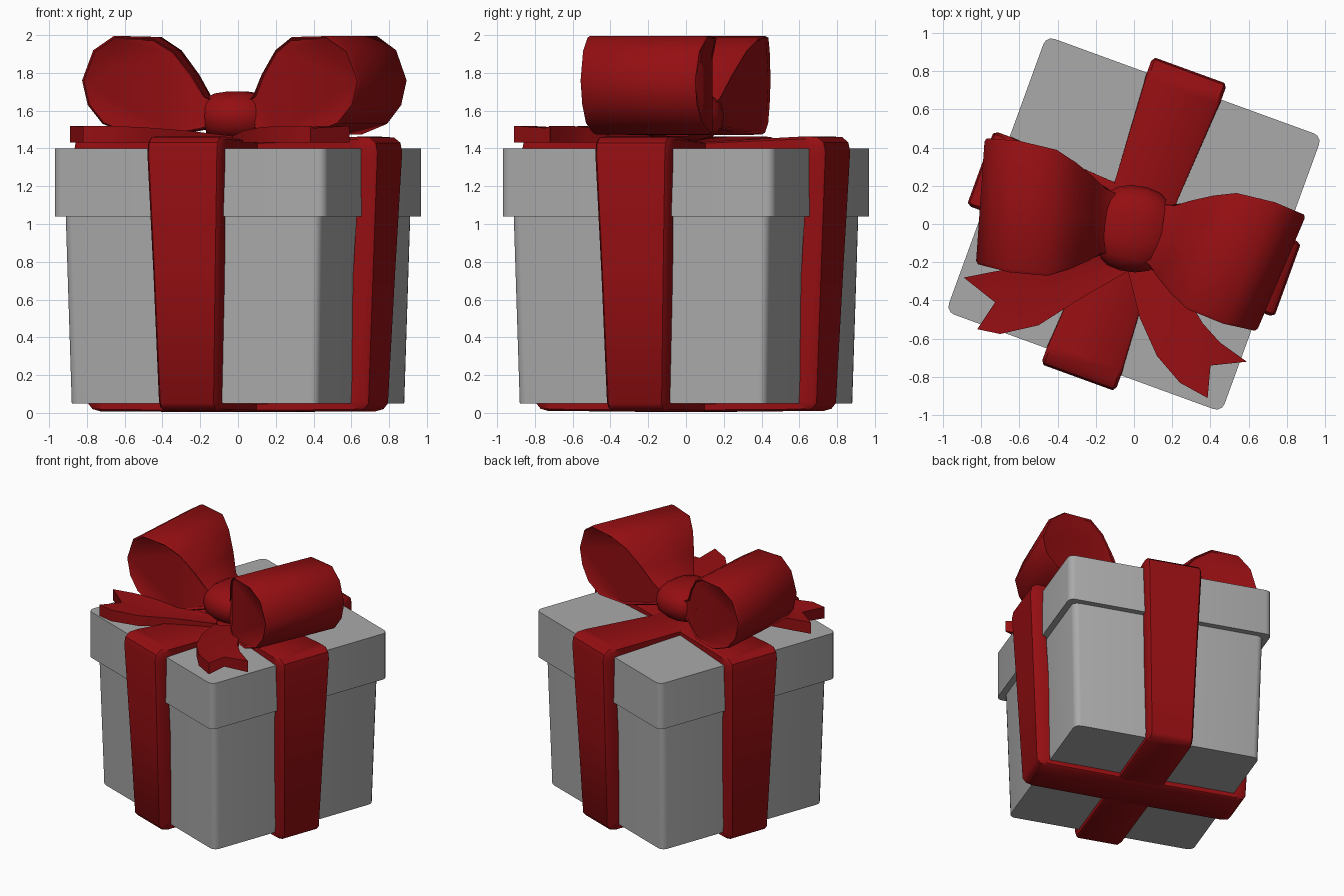
import bpy, bmesh, math
from mathutils import Matrix, Vector

if "Cube" in bpy.data.objects:
    bpy.data.objects.remove(bpy.data.objects["Cube"])

BOX_TURN = math.radians(-20)


def material(name, rgb):
    m = bpy.data.materials.new(name)
    m.diffuse_color = (*rgb, 1)
    m.use_nodes = True
    m.node_tree.nodes["Principled BSDF"].inputs["Base Color"].default_value = m.diffuse_color
    return m


GREY = material("box grey", (0.40, 0.40, 0.40))
RED = material("ribbon red", (0.30, 0.0045, 0.006))


def finish(name, bm, mat, angle=40):
    bmesh.ops.recalc_face_normals(bm, faces=bm.faces)
    mesh = bpy.data.meshes.new(name)
    bm.to_mesh(mesh)
    bm.free()
    mesh.materials.append(mat)
    ob = bpy.data.objects.new(name, mesh)
    bpy.context.collection.objects.link(ob)
    bpy.ops.object.select_all(action='DESELECT')
    bpy.context.view_layer.objects.active = ob
    ob.select_set(True)
    bpy.ops.object.shade_smooth_by_angle(angle=math.radians(angle))
    return ob


def loft(bm, rings, closed=False, caps=True):
    """Skin closed rings of points; optionally join the last to the first."""
    rows = [[bm.verts.new(p) for p in ring] for ring in rings]
    n = len(rows[0])
    for a, b in zip(rows, rows[1:] + (rows[:1] if closed else [])):
        for i in range(n):
            j = (i + 1) % n
            bm.faces.new((a[i], a[j], b[j], b[i]))
    if caps and not closed:
        bm.faces.new(rows[0])
        bm.faces.new(rows[-1])


def tapered_box(name, low, high, z0, z1, round_low, round_high):
    """Square block whose vertical edges and chosen rims are rounded."""
    bm = bmesh.new()
    loft(bm, [[(sx * h, sy * h, z) for sx, sy in ((-1, -1), (1, -1), (1, 1), (-1, 1))]
              for h, z in ((low, z0), (high, z1))])
    edges = []
    for e in bm.edges:
        za, zb = (v.co.z for v in e.verts)
        if za != zb or (za == z0 and round_low) or (za == z1 and round_high):
            edges.append(e)
    bmesh.ops.bevel(bm, geom=edges, offset=0.045, segments=3, profile=0.5, affect='EDGES')
    bm.transform(Matrix.Rotation(BOX_TURN, 4, 'Z'))
    return finish(name, bm, GREY)


# Box body and overhanging lid
tapered_box("box_body", 0.697, 0.722, 0.05, 1.05, True, False)
tapered_box("box_lid", 0.767, 0.767, 1.04, 1.40, False, True)

# Ribbon bands: (outer distance, outer z, inner distance, inner z, half width)
HALF = [(0.20, 0.005, 0.20, 0.048, 0.165), (0.72, 0.008, 0.68, 0.055, 0.165),
        (0.765, 0.02, 0.69, 0.065, 0.165), (0.79, 0.05, 0.70, 0.09, 0.165),
        (0.822, 0.72, 0.715, 0.72, 0.185), (0.855, 1.38, 0.76, 1.34, 0.207),
        (0.845, 1.43, 0.75, 1.385, 0.207), (0.81, 1.458, 0.74, 1.395, 0.207),
        (0.74, 1.462, 0.70, 1.40, 0.203), (0.20, 1.435, 0.20, 1.40, 0.172)]


def band(name, turn, shift):
    bm = bmesh.new()
    path = [(1, s) for s in HALF] + [(-1, s) for s in reversed(HALF)]
    rings = []
    for side, (od, oz, idd, iz, w) in path:
        o, i = Vector((side * od, 0, oz + shift)), Vector((side * idd, 0, iz))
        m = o.lerp(i, 0.22)
        rings.append([(i.x, -w, i.z), (m.x, -w, m.z), (o.x, -w + 0.015, o.z),
                      (o.x, w - 0.015, o.z), (m.x, w, m.z), (i.x, w, i.z)])
    loft(bm, rings, closed=True)
    bm.transform(Matrix.Rotation(BOX_TURN + turn, 4, 'Z'))
    return finish(name, bm, RED)


band("ribbon_across", 0, 0)
band("ribbon_front_to_back", math.pi / 2, 0.002)

# Bow loops: (distance from knot, z, half width)
LOOP = [(0.08, 1.63, 0.15), (0.15, 1.67, 0.17), (0.22, 1.79, 0.22), (0.32, 1.92, 0.28),
        (0.43, 1.99, 0.33), (0.64, 1.995, 0.345), (0.75, 1.92, 0.335), (0.81, 1.76, 0.33),
        (0.78, 1.63, 0.33), (0.70, 1.53, 0.335), (0.56, 1.475, 0.34), (0.34, 1.47, 0.29),
        (0.18, 1.50, 0.19), (0.08, 1.53, 0.15)]


def bow_loop(name, side, turn):
    bm = bmesh.new()
    rings = []
    for v, s in ((-0.97, 0.93), (-1, 0.97), (-0.95, 1), (0, 1), (0.95, 1), (1, 0.97), (0.97, 0.93)):
        rings.append([(side * (0.45 + (r - 0.45) * s), v * w + 0.09 * r - 0.01,
                       1.73 + (z - 1.73) * s) for r, z, w in LOOP])
    loft(bm, rings)
    bm.transform(Matrix.Rotation(math.radians(turn), 4, 'Z'))
    return finish(name, bm, RED)


bow_loop("bow_loop_left", -1, -4)
bow_loop("bow_loop_right", 1, -23)

# Barrel shaped knot
bm = bmesh.new()
rings = []
for x, s in ((-0.15, 0.78), (-0.11, 0.92), (-0.04, 1), (0.04, 1), (0.11, 0.92), (0.15, 0.78)):
    ring = []
    for k in range(14):
        a = 2 * math.pi * k / 14
        c, n = math.cos(a), math.sin(a)
        ring.append((x, -0.025 + 0.225 * s * math.copysign(abs(c) ** 0.75, c),
                     1.57 + 0.135 * s * math.copysign(abs(n) ** 0.85, n)))
    rings.append(ring)
loft(bm, rings)
bm.transform(Matrix.Rotation(math.radians(-8), 4, 'Z'))
finish("bow_knot", bm, RED, 50)

# Forked tails: paired edge points from the knot to the tip, then the notch
LEFT = ([((-0.02, -0.24), (-0.08, -0.14)), ((-0.28, -0.39), (-0.28, -0.18)),
         ((-0.50, -0.53), (-0.50, -0.21)), ((-0.70, -0.575), (-0.74, -0.25)),
         ((-0.82, -0.55), (-0.89, -0.28))], (-0.72, -0.40))
RIGHT = ([((-0.03, -0.25), (0.08, -0.18)), ((0.03, -0.49), (0.25, -0.34)),
          ((0.12, -0.69), (0.36, -0.52)), ((0.24, -0.83), (0.45, -0.62)),
          ((0.385, -0.91), (0.59, -0.72))], (0.40, -0.74))


def tail(name, pairs, notch):
    bm = bmesh.new()
    rings = []
    for k, (a, b) in enumerate(pairs):
        a, b = Vector(a), Vector(b)
        m = (a + b) / 2
        if k == len(pairs) - 1:
            m = Vector(notch)
        elif k == len(pairs) - 2:
            m = m.lerp(Vector(notch), 0.2) - (Vector(notch) - m) * 0.4
        top = (1.465, 1.495, 1.512, 1.52, 1.52)[k]
        low = 1.432
        rings.append([(*a, low), (*m, low), (*b, low),
                      (*b, top), (*m, top - 0.012), (*a, top)])
    loft(bm, rings)
    return finish(name, bm, RED)


tail("bow_tail_left", *LEFT)
tail("bow_tail_right", *RIGHT)
